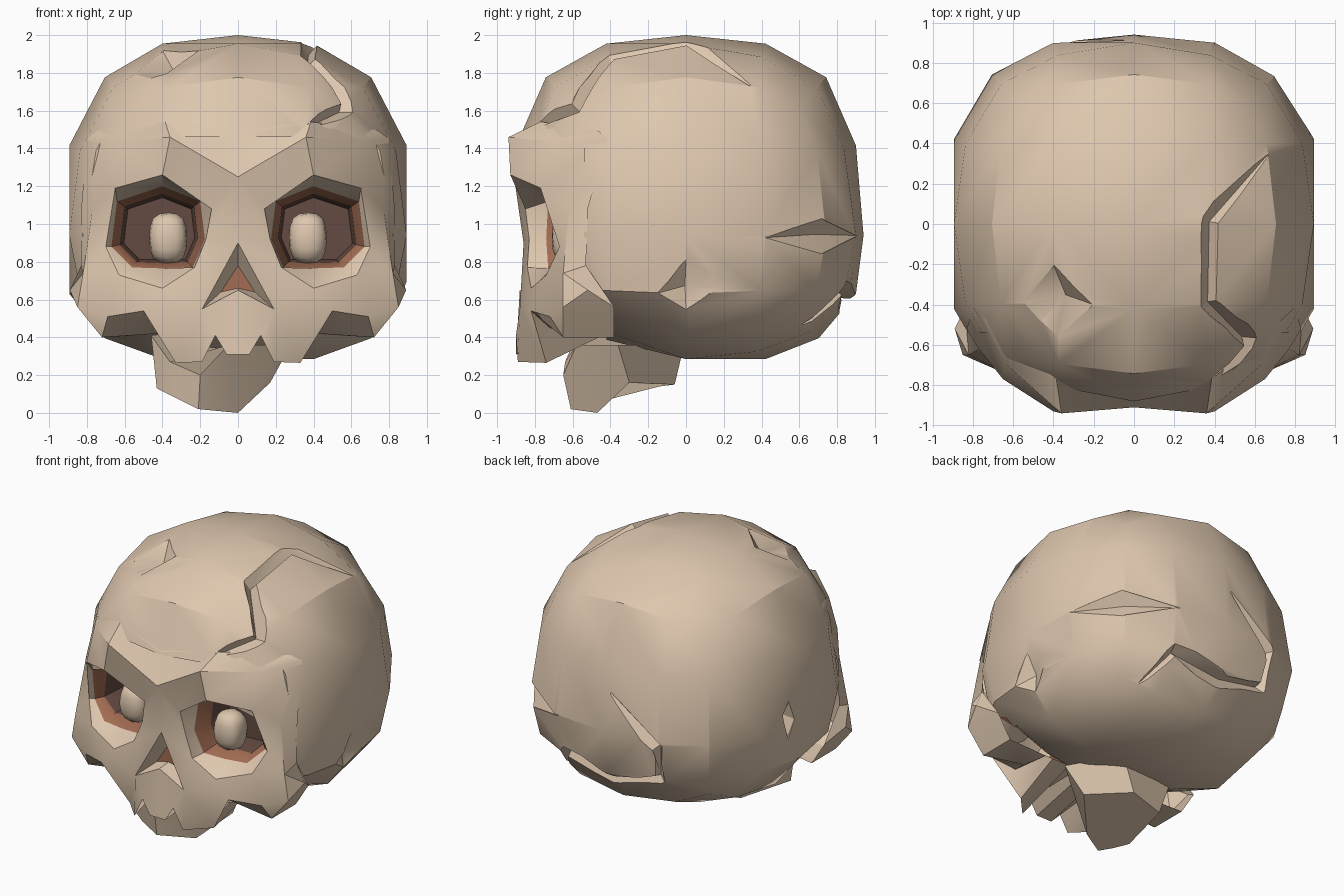
import bpy, bmesh, math
from mathutils import Vector
from mathutils.bvhtree import BVHTree

if "Cube" in bpy.data.objects:
    bpy.data.objects.remove(bpy.data.objects["Cube"])


def material(name, rgb):
    m = bpy.data.materials.new(name)
    m.diffuse_color = (*rgb, 1)
    m.use_nodes = True
    m.node_tree.nodes["Principled BSDF"].inputs["Base Color"].default_value = m.diffuse_color
    return m


BONE = material("bone", (0.73, 0.57, 0.425))
SOCKET = material("socket brown", (0.36, 0.15, 0.085))
DARK = material("socket dark brown", (0.13, 0.07, 0.055))


def add_object(name, bm):
    bmesh.ops.recalc_face_normals(bm, faces=bm.faces[:])
    me = bpy.data.meshes.new(name)
    bm.to_mesh(me)
    bm.free()
    ob = bpy.data.objects.new(name, me)
    bpy.context.collection.objects.link(ob)
    for m in (BONE, SOCKET, DARK):
        me.materials.append(m)
    return ob


def bake(ob):
    """Replace the mesh by its modified version."""
    bpy.context.view_layer.update()
    dg = bpy.context.evaluated_depsgraph_get()
    me = bpy.data.meshes.new_from_object(ob.evaluated_get(dg))
    ob.modifiers.clear()
    ob.data = me


def smooth(ob, angle):
    bpy.ops.object.select_all(action='DESELECT')
    ob.select_set(True)
    bpy.context.view_layer.objects.active = ob
    bpy.ops.object.shade_smooth_by_angle(angle=math.radians(angle))


def round_cube(name):
    """Cube rounded to 4 x 4 faces a side, normalised to reach 1."""
    bm = bmesh.new()
    bmesh.ops.create_cube(bm, size=2)
    ob = add_object(name, bm)
    ob.modifiers.new("round", 'SUBSURF').levels = 2
    bake(ob)
    top = max(v.co.z for v in ob.data.vertices)
    for v in ob.data.vertices:
        v.co /= top
        second = sorted(abs(c) for c in v.co)[1]
        v.co *= 1 + (0.12 if second > 0.55 else 0.07) * second
        for i in range(3):
            if 0.2 < abs(v.co[i]) < 0.55:
                v.co[i] *= 1.1
    return ob


def loft(bm, rings):
    """Closed solid through rings of equal length."""
    vs = [[bm.verts.new(p) for p in r] for r in rings]
    n = len(vs[0])
    for a, b in zip(vs, vs[1:]):
        for i in range(n):
            j = (i + 1) % n
            bm.faces.new((a[i], a[j], b[j], b[i]))
    bm.faces.new(vs[0])
    bm.faces.new(vs[-1])


# Cranium
cranium = round_cube("cranium")
for v in cranium.data.vertices:
    x, y, z = v.co
    if 0.85 < abs(x):
        x = math.copysign(min(1, abs(x) * 1.05), x)
    y2 = y * (0.89 if -0.95 < z < -0.6 else 0.94)
    z2 = max(0.285, 0.94 + z * (1.06 if z > 0 else 0.69))
    if z < -0.5:
        z2 += 0.3 * max(0, -y2 - 0.08)
    v.co = (x * 0.893, y2, z2)

centre = Vector((0, 0, 1))
tree = BVHTree.FromPolygons([v.co.copy() for v in cranium.data.vertices],
                            [p.vertices[:] for p in cranium.data.polygons])


def on_skull(p):
    hit, normal, _, _ = tree.ray_cast(centre, (Vector(p) - centre).normalized())
    return hit, (normal if normal.dot(hit - centre) > 0 else -normal)


def cut(cutter):
    mod = cranium.modifiers.new("cut", 'BOOLEAN')
    mod.operation, mod.solver, mod.object = 'DIFFERENCE', 'EXACT', cutter
    bake(cranium)
    bpy.data.objects.remove(cutter)


def crack(path, width, depth=0.06):
    """Carve a V groove that tapers to both ends along the bone."""
    hits = [on_skull(p) for p in path]
    rings = []
    for i, (p, n) in enumerate(hits):
        end = i in (0, len(hits) - 1)
        w, d = (0.004, 0.008) if end else (width, depth)
        t = hits[min(i + 1, len(hits) - 1)][0] - hits[max(i - 1, 0)][0]
        side = t.cross(n).normalized() * w * (d + 0.08) / d
        rings.append((p - n * d, p + n * 0.08 + side, p + n * 0.08 - side))
    bm = bmesh.new()
    loft(bm, rings)
    cut(add_object("crack_cutter", bm))


def chip(corners, deepest, depth=0.07):
    """Carve a shallow pyramid through corners lying on the bone."""
    bm = bmesh.new()
    rim = []
    for c in corners:
        p, n = on_skull(c)
        rim.append(bm.verts.new(p + n * 0.004))
    p, n = on_skull(deepest)
    for apex in (bm.verts.new(p - n * depth), bm.verts.new(p + n * 0.25)):
        for a, b in zip(rim, rim[1:] + rim[:1]):
            bm.faces.new((a, b, apex))
    cut(add_object("chip_cutter", bm))


# Cracks and chips
crack([(.70, .36, 1.77), (.38, .02, 1.95), (.38, -.4, 1.9), (.61, -.62, 1.65),
       (.38, -.84, 1.54)], 0.045)
crack([(-.05, .95, 1.22), (-.4, .9, .9), (-.4, .88, .64), (-.05, .9, .54),
       (.36, .85, .65), (.5, .65, .44)], 0.045)
chip([(.86, .4, .93), (.7, .71, 1.03), (.36, .9, .94), (.7, .71, .84)], (.7, .71, .93), .08)
chip([(.88, 0, .82), (.88, .13, .75), (.87, .16, .66), (.85, 0, .53), (.86, -.15, .64)],
     (.88, 0, .67), .08)
chip([(-.88, .06, .93), (-.88, .1, 1.1), (-.88, .19, 1.0), (-.88, .13, .8)], (-.88, .11, .97))
chip([(-.57, -.39, 1.83), (-.4, -.2, 1.92), (-.2, -.4, 1.92), (-.38, -.57, 1.8),
      (-.5, -.52, 1.78)], (-.39, -.4, 1.88), .1)

# Room for the face, then for the sockets
for half, back, top in ((1.2, -.54, 1.46), (.72, -.42, 1.32)):
    bm = bmesh.new()
    bmesh.ops.create_cube(bm, size=2)
    for v in bm.verts:
        v.co = (v.co.x * half, back if v.co.y > 0 else -1.5, top if v.co.z > 0 else -.1)
    cut(add_object("face_cutter", bm))
smooth(cranium, 31)

# Face: socket rings C (rim) and B (inner edge), outline D, cheek K, teeth T
rim = [(.14, -.85, 1.08), (.40, -.93, 1.26), (.65, -.77, 1.19), (.70, -.67, .88),
       (.63, -.74, .73), (.40, -.82, .66), (.23, -.84, .77), (.17, -.83, .92)]
inner = [(.20, -.73, 1.12), (.40, -.76, 1.20), (.64, -.72, 1.12), (.67, -.65, .88),
         (.56, -.70, .77), (.40, -.72, .765), (.24, -.73, .77), (.175, -.74, .92)]
outline = [(0, -.91, 1.25), (.36, -.94, 1.46), on_skull((.85, -.44, 1.48))[0] * 1.002,
           (.77, -.62, 1.08), (.82, -.65, .74), (.5, -.82, .54), (.19, -.88, .55),
           (0, -.86, .90)]
teeth = [(0, -.9, .31), (.06, -.9, .31), (.12, -.9, .41), (.19, -.89, .27),
         (.33, -.74, .265), (.39, -.72, .45)]
P = {"F0": on_skull((0, -.9, 1.50))[0] * 1.002,
     "F1": on_skull((.4, -.8, 1.56))[0] * 1.002,
     "F2": on_skull((.82, -.52, 1.55))[0] * 1.001,
     "G": on_skull((.66, -.72, 1.44))[0] * 1.01,
     "E2": (.80, -.42, 1.43), "E3": (.83, -.52, 1.08), "E4": (.83, -.53, .78),
     "E5": (.82, -.38, .56), "K0": (.89, -.52, .65), "K1": (.85, -.65, .56),
     "L": (.69, -.72, .51), "N0": (0, -.88, .65),
     "U0": (.42, -.60, .42), "U1": (.72, -.65, .40), "U2": (.72, -.38, .40),
     "Q0": (0, -.78, .78), "Q1": (.09, -.78, .64), "Q2": (0, -.78, .66)}
for i in range(8):
    x, y, z = inner[i]
    for ring, size, depth in (("A", .83, -.61), ("S", .76, -.44)):
        P[f"{ring}{i}"] = (.4 + (x - .4) * size, depth, .95 + (z - .95) * size)
    P[f"B{i}"], P[f"C{i}"], P[f"D{i}"] = inner[i], rim[i], outline[i]
for i, t in enumerate(teeth):
    P[f"T{i}"], P[f"V{i}"] = t, (t[0], -.42, .42)

dark = ["S0 S1 S2 S3 S4 S5 S6 S7"]
brown = ["Q0 Q1 Q2"]
bone = ["C4 D4 K1", "C4 K1 L", "C4 L D5 C5",                      # cheek
        "D0 D1 F1 F0", "D1 G F1", "G D2 F2 F1",                   # forehead
        "C1 C2 G D1", "C2 D2 G",                                  # brow
        "D2 D3 E3 E2", "D3 D4 E4 E3",                             # temple
        "D4 K0 K1", "D4 E4 E5 K0", "K0 E5 K1", "K1 E5 U2 U1",     # cheekbone
        "L K1 U1", "D5 L U1 U0", "U0 U1 U2 V5", "D5 U0 V5 T5",    # underside
        "N0 D6 T2 T1 T0", "D6 T3 T2", "D6 D5 T4 T3", "D5 T5 T4",  # muzzle
        "D7 D6 Q1 Q0", "D6 N0 Q2 Q1"]                             # nose
for i in range(8):
    j = (i + 1) % 8
    dark.append(f"S{i} S{j} A{j} A{i}")
    brown.append(f"A{i} A{j} B{j} B{i}")
    bone.append(f"B{i} B{j} C{j} C{i}")
    if i not in (1, 4):
        bone.append(f"C{i} C{j} D{j} D{i}")
    if i < 5:
        bone.append(f"T{i} T{j} V{j} V{i}")

bm = bmesh.new()
for flip in (1, -1):
    V = {k: bm.verts.new((p[0] * flip, p[1], p[2])) for k, p in P.items()}
    for index, group in enumerate((bone, brown, dark)):
        for names in group:
            f = bm.faces.new([V[k] for k in names.split()])
            f.material_index = index
bmesh.ops.remove_doubles(bm, verts=bm.verts[:], dist=0.0005)
smooth(add_object("face", bm), 36)

# Eyeballs
for side, x in (("left", -.37), ("right", .37)):
    eye = round_cube(side + "_eyeball")
    for v in eye.data.vertices:
        v.co = (x + v.co.x * .1, -.61 + v.co.y * .1, .925 + v.co.z * .135)
    smooth(eye, 60)

# Broken lower jaw, a lopsided solid
bm = bmesh.new()
loft(bm, [[(-.43, -.56, .13), (-.33, -.6, .08), (-.21, -.61, .02), (0, -.47, 0),
           (.17, -.30, .16), (-.05, -.06, .15), (-.33, -.14, .14)],
          [(-.46, -.58, .41), (-.36, -.64, .27), (-.2, -.65, .2), (-.05, -.58, .36),
           (.28, -.36, .36), (.08, -.01, .36), (-.38, -.05, .42)]])
smooth(add_object("lower_jaw", bm), 25)
